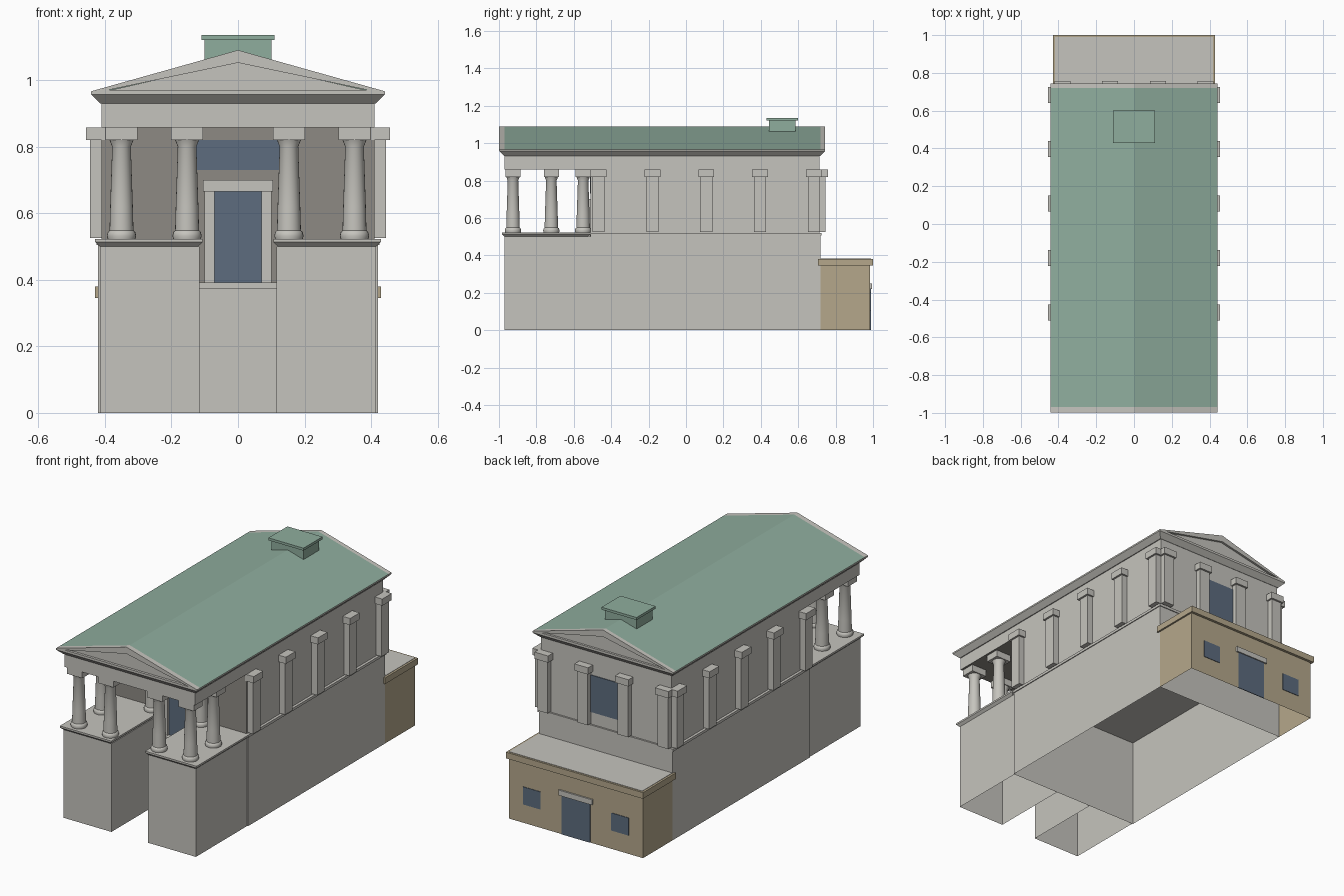
import bpy, bmesh, math
from mathutils import Vector

cube = bpy.data.objects.get("Cube")
if cube:
    bpy.data.objects.remove(cube, do_unlink=True)


def material(name, rgb):
    m = bpy.data.materials.new(name)
    m.use_nodes = True
    m.diffuse_color = (*rgb, 1)
    m.node_tree.nodes["Principled BSDF"].inputs["Base Color"].default_value = (*rgb, 1)
    return m


STONE = material("pale_stone", (0.56, 0.55, 0.51))
SHADE = material("dark_stone", (0.27, 0.255, 0.23))
GREEN = material("copper_green", (0.275, 0.42, 0.34))
TAN = material("tan_brick", (0.46, 0.39, 0.26))
BLUE = material("blue_glass", (0.11, 0.15, 0.21))


def finish(name, bm, *mats):
    bmesh.ops.recalc_face_normals(bm, faces=bm.faces)
    me = bpy.data.meshes.new(name)
    bm.to_mesh(me)
    bm.free()
    ob = bpy.data.objects.new(name, me)
    bpy.context.collection.objects.link(ob)
    for m in mats:
        me.materials.append(m)
    return ob


def drop_faces(ob, directions):
    """Open a box on the sides that face the given directions."""
    bm = bmesh.new()
    bm.from_mesh(ob.data)
    gone = [f for f in bm.faces if any(f.normal.dot(Vector(d)) > 0.9 for d in directions)]
    bmesh.ops.delete(bm, geom=gone, context='FACES')
    bm.to_mesh(ob.data)
    bm.free()


def paint(ob, direction, index):
    for p in ob.data.polygons:
        if p.normal.dot(Vector(direction)) > 0.9:
            p.material_index = index


def box(name, x, y, z, *mats, flare=0):
    """Box from ranges; flare widens the top rim outwards."""
    bm = bmesh.new()
    bmesh.ops.create_cube(bm, size=1)
    for v in bm.verts:
        grow = flare if v.co.z > 0 else 0
        v.co = [r[1] + g if c > 0 else r[0] - g
                for c, r, g in zip(v.co, (x, y, z), (grow, grow, 0))]
    return finish(name, bm, *mats)


def moulding(name, x, y, z, out):
    """Slab on a sloping underside; z holds bottom, break and top."""
    box(name + "_slope", x, y, z[:2], STONE, flare=out)
    box(name + "_slab", (x[0] - out, x[1] + out), (y[0] - out, y[1] + out), z[1:], STONE)


def prism(name, points, y, mat):
    bm = bmesh.new()
    face = bm.faces.new([bm.verts.new((px, y[0], pz)) for px, pz in points])
    ext = bmesh.ops.extrude_face_region(bm, geom=[face])["geom"]
    bmesh.ops.translate(bm, vec=(0, y[1] - y[0], 0),
                        verts=[v for v in ext if isinstance(v, bmesh.types.BMVert)])
    return finish(name, bm, mat)


def span(centre, width):
    return (centre - width / 2, centre + width / 2)


def side_span(s, a, b):
    return tuple(sorted((s * a, s * b)))


DOWN = (0, 0, -1)

# Lower body and raised cella
body = box("lower_body", (-0.42, 0.42), (-0.51, 0.72), (0, 0.505), STONE)
drop_faces(body, [DOWN])
box("body_ledge", (-0.425, 0.425), (-0.51, 0.725), (0.505, 0.52), STONE)
cella = box("cella_wall", (-0.41, 0.41), (-0.51, 0.715), (0.52, 0.86), STONE, SHADE)
paint(cella, (0, -1, 0), 1)

# Porch piers with moulded caps
for s in (-1, 1):
    side = "right" if s < 0 else "left"
    pier = box(side + "_porch_pier", side_span(s, 0.115, 0.415), (-0.97, -0.51), (0, 0.5), STONE)
    drop_faces(pier, [DOWN])
    moulding(side + "_pier_cap", side_span(s, 0.12, 0.415), (-0.97, -0.525),
             (0.5, 0.513, 0.523), 0.014)

# Entrance: landing, dark wall, door, frame and upper window
box("landing", (-0.115, 0.115), (-0.55, -0.51), (0.373, 0.391), STONE)
box("entrance_wall", (-0.115, 0.115), (-0.514, -0.51), (0.391, 0.525), SHADE)
box("front_door", (-0.07, 0.07), (-0.519, -0.51), (0.391, 0.665), BLUE)
box("front_window", (-0.13, 0.13), (-0.514, -0.51), (0.73, 0.82), BLUE)
for s in (-1, 1):
    box("door_jamb", side_span(s, 0.07, 0.1), (-0.53, -0.51), (0.391, 0.665), STONE)
box("door_lintel", (-0.105, 0.105), (-0.535, -0.51), (0.665, 0.7), STONE)


# Columns turned from a profile
def column(x, y):
    profile = [(0, 0.52), (0.041, 0.52), (0.044, 0.532), (0.041, 0.544), (0.036, 0.548),
               (0.034, 0.62), (0.028, 0.8), (0.036, 0.82), (0, 0.82)]
    bm = bmesh.new()
    vs = [bm.verts.new((r, 0, z)) for r, z in profile]
    es = [bm.edges.new(p) for p in zip(vs, vs[1:])]
    bmesh.ops.spin(bm, geom=vs + es, axis=(0, 0, 1), cent=(0, 0, 0),
                   angle=math.tau, steps=24)
    bmesh.ops.remove_doubles(bm, verts=bm.verts, dist=0.0001)
    bmesh.ops.translate(bm, verts=bm.verts, vec=(x, y, 0))
    ob = finish("column", bm, STONE)
    bpy.ops.object.select_all(action='DESELECT')
    ob.select_set(True)
    bpy.context.view_layer.objects.active = ob
    bpy.ops.object.shade_smooth_by_angle(angle=math.radians(40))
    box("column_capital", span(x, 0.096), span(y, 0.08), (0.82, 0.858), STONE)


for s in (-1, 1):
    for x, y in ((0.35, -0.925), (0.153, -0.925), (0.35, -0.72), (0.153, -0.55)):
        column(s * x, y)

# Pilasters along the sides and the back
for s in (-1, 1):
    for i in range(5):
        y = -0.468 + i * 0.288
        box("side_pilaster", side_span(s, 0.4, 0.445), span(y, 0.065), (0.525, 0.82), STONE)
        box("side_pilaster_capital", side_span(s, 0.4, 0.456), span(y, 0.085),
            (0.82, 0.858), STONE)
    for x in (0.127, 0.378):
        box("back_pilaster", span(s * x, 0.065), (0.7, 0.747), (0.525, 0.82), STONE)
        box("back_pilaster_capital", span(s * x, 0.085), (0.7, 0.758), (0.82, 0.858), STONE)
box("back_window", (-0.1, 0.1), (0.71, 0.719), (0.59, 0.8), BLUE)

# Entablature and cornice
beam = box("entablature", (-0.41, 0.41), (-0.97, 0.715), (0.858, 0.93), STONE, SHADE)
paint(beam, DOWN, 1)
moulding("cornice", (-0.415, 0.415), (-0.972, 0.717), (0.93, 0.957, 0.966), 0.027)

# Roof and the two pediments
prism("roof", [(-0.442, 0.966), (0.442, 0.966), (0, 1.09)], (-0.97, 0.72), GREEN)
for name, outer, inner, panel in (("front", -0.999, -0.97, -0.985),
                                  ("back", 0.744, 0.72, 0.732)):
    for s in (-1, 1):
        prism(name + "_raking_cornice",
              [(s * 0.442, 0.966), (0, 1.09), (0, 1.052), (s * 0.39, 0.97), (s * 0.39, 0.966)],
              (outer, inner), STONE)
    prism(name + "_tympanum", [(-0.4, 0.966), (0.4, 0.966), (0, 1.055)], (panel, inner), STONE)
    box(name + "_pediment_sill", (-0.4, 0.4), sorted((outer, inner)), (0.964, 0.97), STONE)

# Roof vent
box("roof_vent", (-0.1, 0.1), (0.445, 0.585), (1.03, 1.121), GREEN)
box("roof_vent_cap", (-0.11, 0.11), (0.43, 0.6), (1.121, 1.135), GREEN)

# Rear annex with door and windows
annex = box("annex", (-0.42, 0.42), (0.72, 0.985), (0, 0.345), TAN)
drop_faces(annex, [DOWN, (0, -1, 0)])
box("annex_roof_edge", (-0.43, 0.43), (0.705, 1), (0.345, 0.38), TAN)
box("annex_roof", (-0.418, 0.418), (0.71, 0.989), (0.378, 0.382), STONE)
box("annex_door", (-0.09, 0.09), (0.984, 0.988), (0, 0.22), BLUE)
box("annex_lintel", (-0.105, 0.105), (0.984, 0.994), (0.22, 0.25), STONE)
for s in (-1, 1):
    box("annex_window", span(s * 0.277, 0.11), (0.984, 0.988), (0.105, 0.205), BLUE)
